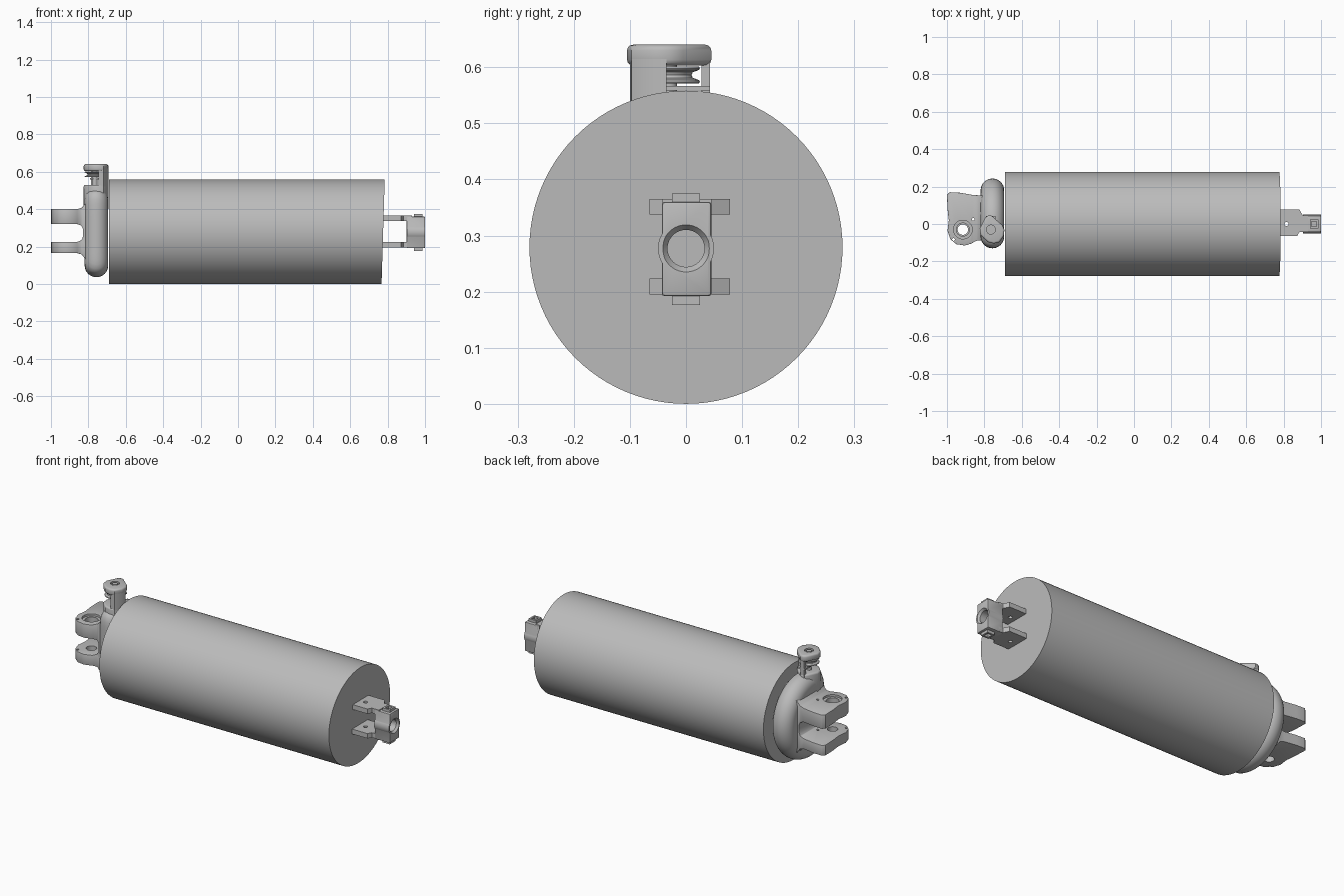
import bpy
import bmesh
from math import cos, sin, pi

if "Cube" in bpy.data.objects:
    bpy.data.objects.remove(bpy.data.objects["Cube"])

GREY = bpy.data.materials.new("plain grey")
GREY.use_nodes = True
GREY.diffuse_color = (0.5, 0.5, 0.5, 1)
GREY.node_tree.nodes["Principled BSDF"].inputs["Base Color"].default_value = (0.5, 0.5, 0.5, 1)
MID = 0.279  # height of the long axis
PLACE = {"x": lambda a, b, c: (c, a, b),
         "y": lambda a, b, c: (a, c, b),
         "z": lambda a, b, c: (a, b, c)}


def loft(name, rings):
    """Closed skin through rings of equal point count."""
    bm = bmesh.new()
    rows = [[bm.verts.new(p) for p in ring] for ring in rings]
    n = len(rows[0])
    for low, high in zip(rows, rows[1:]):
        for i in range(n):
            j = (i + 1) % n
            bm.faces.new((low[i], low[j], high[j], high[i]))
    bm.faces.new(rows[0])
    bm.faces.new(rows[-1])
    bmesh.ops.recalc_face_normals(bm, faces=bm.faces)
    mesh = bpy.data.meshes.new(name)
    bm.to_mesh(mesh)
    bm.free()
    mesh.materials.append(GREY)
    obj = bpy.data.objects.new(name, mesh)
    bpy.context.collection.objects.link(obj)
    return obj


def prism(name, outline, axis, lo, hi):
    return loft(name, [[PLACE[axis](a, b, c) for a, b in outline] for c in (lo, hi)])


def circle(a, b, r, n=40):
    return [(a + r * cos(2 * pi * i / n), b + r * sin(2 * pi * i / n)) for i in range(n)]


def rect(a0, a1, b0, b1):
    return [(a0, b0), (a1, b0), (a1, b1), (a0, b1)]


def turned(name, a, b, profile, axis="z"):
    """Round part from (radius, position) pairs along an axis."""
    return loft(name, [[PLACE[axis](p, q, c) for p, q in circle(a, b, r)] for r, c in profile])


def apply(obj, mod):
    bpy.context.view_layer.objects.active = obj
    bpy.ops.object.modifier_apply(modifier=mod.name)


def combine(obj, other, operation="DIFFERENCE"):
    mod = obj.modifiers.new("combine", "BOOLEAN")
    mod.operation, mod.object, mod.solver = operation, other, "EXACT"
    apply(obj, mod)
    bpy.data.objects.remove(other)


def bevel(obj, width, segments=3):
    mod = obj.modifiers.new("soften", "BEVEL")
    mod.width, mod.segments = width, segments
    mod.limit_method, mod.angle_limit = "ANGLE", 0.7
    apply(obj, mod)


# Long barrel with a slightly slanted right end
barrel = prism("barrel", circle(0, MID, 0.279, 96), "x", -0.69, 0.776)
for v in barrel.data.vertices:
    if v.co.x > 0:
        v.co.x += (v.co.z - MID) * 0.03


# Rounded end cap, flattened on the front side
def cap_ring(x, inset, n=80):
    ring = []
    for i in range(n):
        t = 2 * pi * i / n
        reach = 0.243 - inset
        if cos(t) < -0.05:
            flat = (0.13 - inset) / -cos(t)
            reach = (reach ** -12 + flat ** -12) ** (-1 / 12)
        ring.append((x, reach * cos(t), MID + reach * sin(t)))
    return ring


R = 0.063
arc = [i * pi / 16 for i in range(9)]
rings = [cap_ring(-0.82 + R * (1 - cos(t)), R * (1 - sin(t))) for t in arc]
rings += [cap_ring(-0.757 + R * sin(t), R * (1 - cos(t))) for t in arc[1:]]
loft("end_cap", rings)

# Forked lugs: plan outline crossed with a flared side profile
plan = [(-1, 0.155), (-0.985, 0.17), (-0.93, 0.167), (-0.86, 0.155), (-0.77, 0.15),
        (-0.77, -0.09), (-0.84, -0.088), (-0.87, -0.105), (-0.905, -0.115), (-0.95, -0.108),
        (-0.983, -0.08), (-0.997, -0.035), (-0.99, 0.02), (-0.997, 0.08)]
side = [(-1.05, 0.40), (-0.86, 0.40), (-0.835, 0.408), (-0.815, 0.43), (-0.77, 0.43),
        (-0.77, 0.13), (-0.815, 0.13), (-0.835, 0.157), (-0.86, 0.165), (-1.05, 0.165),
        (-1.05, 0.225), (-0.86, 0.225), (-0.838, 0.233), (-0.83, 0.25),
        (-0.83, 0.295), (-0.838, 0.312), (-0.86, 0.32), (-1.05, 0.32)]
lugs = prism("forked_lugs", plan, "z", 0.1, 0.47)
combine(lugs, prism("side_cutter", side, "y", -0.3, 0.3), "INTERSECT")
bevel(lugs, 0.008, 2)
for x, y, r, lo, hi in [(-0.915, -0.03, 0.05, 0.28, 0.5), (-0.915, -0.03, 0.028, 0.1, 0.28),
                        (-0.965, -0.083, 0.007, 0.1, 0.5), (-0.86, 0.025, 0.007, 0.1, 0.5)]:
    combine(lugs, prism("hole_cutter", circle(x, y, r), "z", lo, hi))
turned_rim = prism("lug_bushing", circle(-0.915, -0.03, 0.052), "z", 0.325, 0.388)
combine(turned_rim, prism("hole_cutter", circle(-0.915, -0.03, 0.035), "z", 0.2, 0.5))

# Pulley bracket: shoulder, post, foot plate, rear column and head
head_plan = [(-0.805, -0.075), (-0.822, -0.055), (-0.825, -0.025), (-0.795, 0.035),
             (-0.78, 0.045), (-0.762, 0.045), (-0.705, -0.005), (-0.693, -0.03),
             (-0.697, -0.065), (-0.72, -0.097), (-0.75, -0.105), (-0.78, -0.097)]
bevel(prism("bracket_shoulder", head_plan, "z", 0.40, 0.53), 0.01)
prism("bracket_post", [(-0.693, -0.035), (-0.73, -0.035), (-0.745, -0.10), (-0.72, -0.097),
                       (-0.697, -0.065)], "z", 0.40, 0.615)
prism("bracket_foot", rect(-0.79, -0.74, -0.04, 0.043), "z", 0.558, 0.566)
prism("rear_column", rect(-0.785, -0.76, 0.028, 0.043), "z", 0.50, 0.61)
head = prism("bracket_head", head_plan, "z", 0.603, 0.64)
mod = head.modifiers.new("round_top", "BEVEL")
mod.width, mod.segments, mod.limit_method, mod.angle_limit = 0.01, 3, "ANGLE", 0.9
apply(head, mod)
combine(head, prism("hole_cutter", circle(-0.765, -0.03, 0.024), "z", 0.63, 0.7))
turned("head_pin", -0.765, -0.03, [(0.014, 0.50), (0.014, 0.638)])

# Grooved pulley wheel
turned("pulley", -0.765, -0.03, [(0.053, 0.571), (0.055, 0.574), (0.053, 0.577), (0.042, 0.581),
                                 (0.04, 0.586), (0.042, 0.591), (0.053, 0.595),
                                 (0.055, 0.598), (0.053, 0.601)])

# Pair of fork plates at the right end
fork_plan = [(0.76, -0.065), (0.872, -0.065), (0.885, -0.042), (0.93, -0.042),
             (0.93, 0.045), (0.902, 0.045), (0.885, 0.078), (0.76, 0.078)]
for name, z in (("upper", 0.337), ("lower", 0.195)):
    plate = prism(name + "_fork_plate", fork_plan, "z", z, z + 0.028)
    combine(plate, prism("hole_cutter", circle(0.815, 0, 0.011, 24), "z", z - 0.1, z + 0.1))

# Socket block with barrel bulge, bore and square bosses
block = prism("socket_block", rect(-0.043, 0.045, 0.192, 0.36), "x", 0.902, 1.0)
bevel(block, 0.005, 2)
combine(block, prism("bulge", circle(0, 0.277, 0.05), "x", 0.904, 0.999), "UNION")
for name, z0, z1 in (("top", 0.35, 0.375), ("bottom", 0.176, 0.20)):
    combine(block, prism(name + "_boss", rect(0.94, 0.987, -0.025, 0.025), "z", z0, z1), "UNION")
for z0, z1 in ((0.355, 0.4), (0.15, 0.196)):
    combine(block, prism("slot_cutter", rect(0.95, 0.977, -0.014, 0.014), "z", z0, z1))
combine(block, turned("bore_cutter", 0, 0.277,
                      [(0.033, 0.88), (0.033, 0.988), (0.042, 1.0), (0.042, 1.02)], "x"))

# Smooth the curved surfaces, keep the edges crisp
bpy.ops.object.select_all(action="DESELECT")
for obj in bpy.context.collection.objects:
    if obj.type == "MESH" and GREY.name in obj.data.materials:
        obj.select_set(True)
        bpy.context.view_layer.objects.active = obj
bpy.ops.object.shade_smooth_by_angle(angle=0.6)
